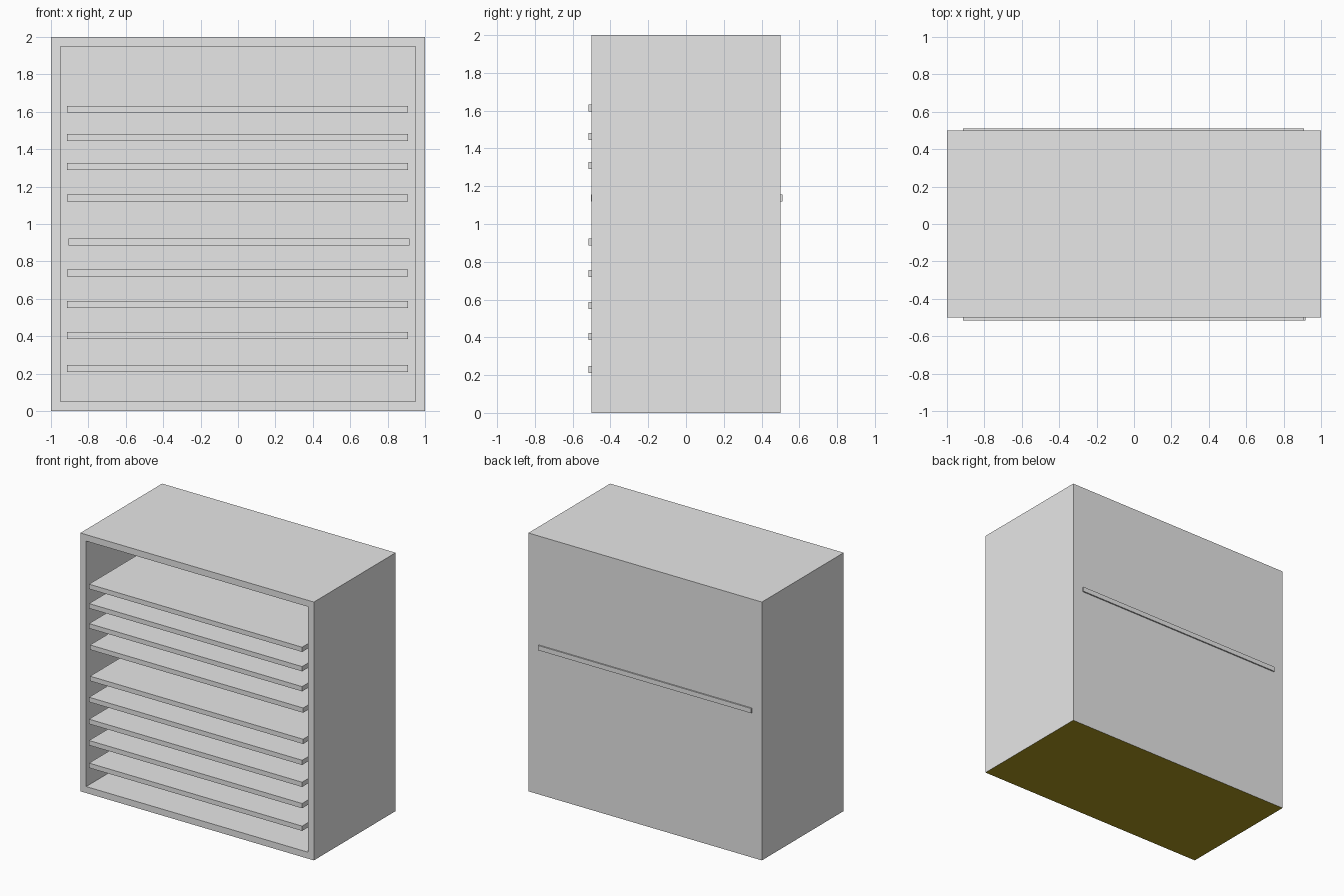
import bpy, bmesh

if "Cube" in bpy.data.objects:
    bpy.data.objects.remove(bpy.data.objects["Cube"])


def material(name, rgb):
    m = bpy.data.materials.new(name)
    m.diffuse_color = (*rgb, 1)
    m.use_nodes = True
    m.node_tree.nodes["Principled BSDF"].inputs["Base Color"].default_value = m.diffuse_color
    return m


grey = material("light_grey", (0.8, 0.8, 0.8))
olive = material("olive", (0.42, 0.32, 0.015))


def add_box(bm, lo, hi):
    verts = bmesh.ops.create_cube(bm, size=1)["verts"]
    for v in verts:
        v.co = [lo[i] if v.co[i] < 0 else hi[i] for i in range(3)]
    return list({f for v in verts for f in v.link_faces})


def finish(name, bm, *mats):
    bm.normal_update()
    mesh = bpy.data.meshes.new(name)
    bm.to_mesh(mesh)
    bm.free()
    for m in mats:
        mesh.materials.append(m)
    obj = bpy.data.objects.new(name, mesh)
    bpy.context.collection.objects.link(obj)
    return obj


# Cabinet: a box whose front face is inset into a rim and pushed in to the back panel
WALL = 0.05
bm = bmesh.new()
add_box(bm, (-1, -0.5, 0), (1, 0.5, 2))
bm.normal_update()
front = [f for f in bm.faces if f.normal.y < -0.9]
bmesh.ops.inset_region(bm, faces=front, thickness=WALL, use_even_offset=True)
cavity = bmesh.ops.extrude_face_region(bm, geom=front)
bmesh.ops.delete(bm, geom=front, context="FACES")
for v in cavity["geom"]:
    if isinstance(v, bmesh.types.BMVert):
        v.co.y = 0.5 - WALL
bmesh.ops.recalc_face_normals(bm, faces=bm.faces)
# Olive underside
for f in bm.faces:
    if f.calc_center_median().z < 0.001:
        f.material_index = 1
finish("cabinet", bm, grey, olive)

# Shelves: (underside height, sideways shift, depth shift)
shelves = [
    (0.21, 0, 0), (0.385, 0, 0), (0.55, 0, 0), (0.72, 0, 0), (0.885, 0.008, 0),
    (1.12, 0, 0.012), (1.29, 0, 0), (1.445, 0, 0), (1.595, 0, 0),
]
for i, (z, dx, dy) in enumerate(shelves, 1):
    bm = bmesh.new()
    add_box(bm, (-0.915 + dx, -0.515 + dy, z), (0.91 + dx, 0.498 + dy, z + 0.037))
    finish(f"shelf_{i}", bm, grey)
